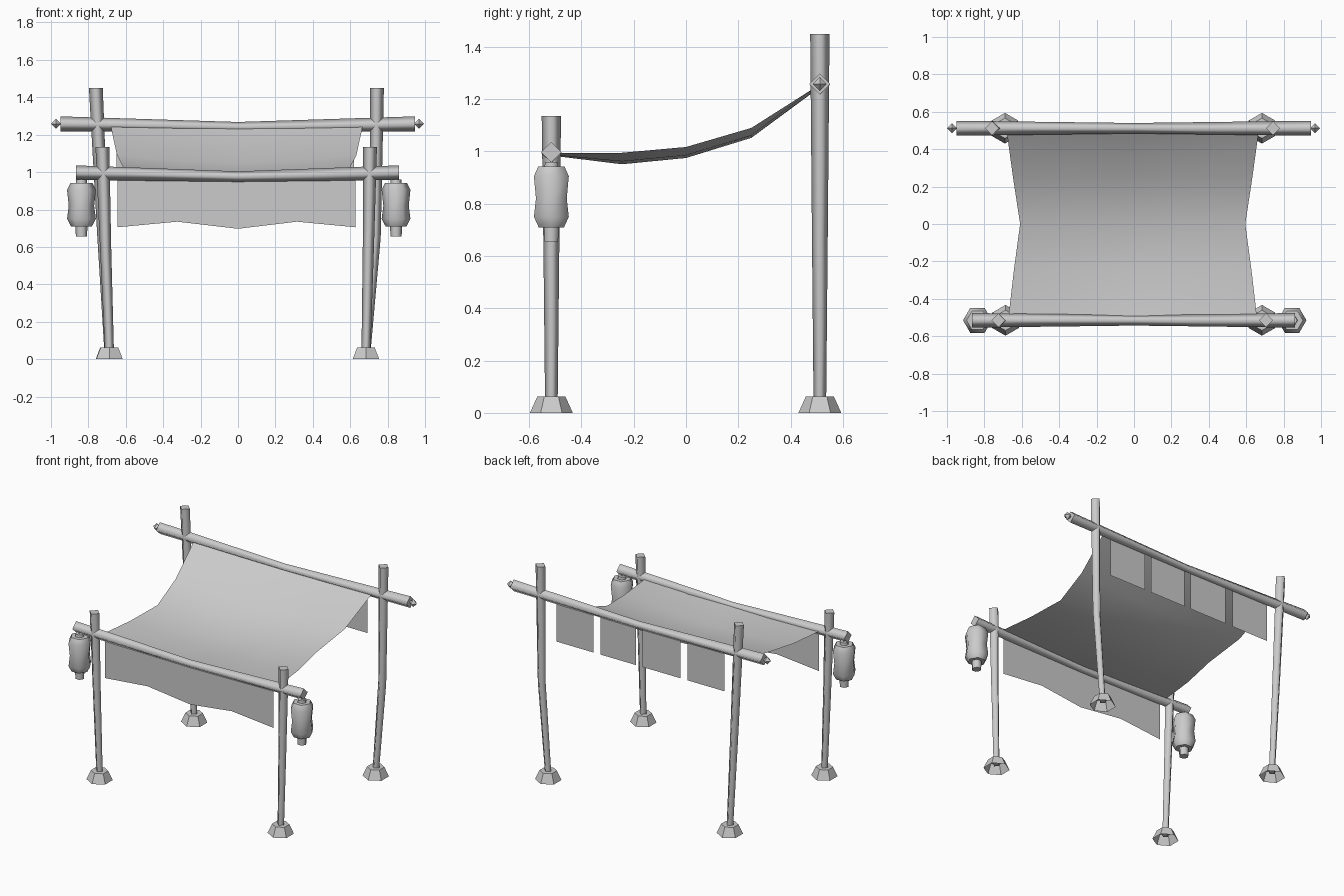
import bpy, bmesh
from math import sin, cos, pi
from mathutils import Vector

cube = bpy.data.objects.get("Cube")
if cube:
    bpy.data.objects.remove(cube)

grey = bpy.data.materials.new("plain grey")
grey.use_nodes = True
colour = (0.6, 0.6, 0.6, 1)
grey.diffuse_color = colour
grey.node_tree.nodes["Principled BSDF"].inputs["Base Color"].default_value = colour


def finish(name, bm):
    mesh = bpy.data.meshes.new(name)
    bm.to_mesh(mesh)
    bm.free()
    mesh.materials.append(grey)
    ob = bpy.data.objects.new(name, mesh)
    bpy.context.collection.objects.link(ob)
    return ob


def loft(name, axis, sides, stations, caps=(True, True), smooth=True, phase=0.0):
    """Skin regular rings given as (centre, radius) along the x or z axis."""
    bm = bmesh.new()
    rings = []
    for centre, r in stations:
        ring = []
        for i in range(sides):
            a = phase + 2 * pi * i / sides
            off = (r * cos(a), r * sin(a), 0) if axis == "z" else (0, r * cos(a), r * sin(a))
            ring.append(bm.verts.new(Vector(centre) + Vector(off)))
        rings.append(ring)
    for low, high in zip(rings, rings[1:]):
        for i in range(sides):
            j = (i + 1) % sides
            bm.faces.new((low[i], low[j], high[j], high[i])).smooth = smooth
    for ring, wanted in ((rings[0][::-1], caps[0]), (rings[-1], caps[1])):
        if wanted:
            cap = bm.faces.new(ring)
            for e in cap.edges:
                e.smooth = False
    bmesh.ops.remove_doubles(bm, verts=bm.verts, dist=0.0005)
    return finish(name, bm)


def sheet(name, rows, smooth=False):
    """Single-layer cloth from rows of points."""
    bm = bmesh.new()
    grid = [[bm.verts.new(p) for p in row] for row in rows]
    for a, b in zip(grid, grid[1:]):
        for i in range(len(a) - 1):
            bm.faces.new((a[i], a[i + 1], b[i + 1], b[i])).smooth = smooth
    return finish(name, bm)


FRONT, BACK = -0.515, 0.512

# Bent posts with hollow six-sided feet: y, bottom x, middle x, top x, middle z, top z
posts = {
    "front_right": (FRONT, -0.687, -0.708, -0.725, 0.6, 1.135),
    "front_left": (FRONT, 0.684, 0.697, 0.706, 0.6, 1.135),
    "back_right": (BACK, -0.69, -0.722, -0.76, 0.65, 1.45),
    "back_left": (BACK, 0.684, 0.733, 0.743, 0.65, 1.45),
}
for side, (y, x0, x1, x2, z1, z2) in posts.items():
    loft(side + "_post", "z", 4,
         [((x0, y, 0.03), 0.024), ((x1, y, z1), 0.03), ((x2, y, z2), 0.037)])
    loft(side + "_foot", "z", 6, [((x0, y, 0), 0.082), ((x0, y, 0.062), 0.054)],
         caps=(False, True), smooth=False, phase=pi / 2)

# Sagging cross beams, thinner in the middle
loft("front_beam", "x", 4, [((-0.865, FRONT, 0.997), 0.039),
                            ((0, FRONT, 0.976), 0.028), ((0.86, FRONT, 0.997), 0.039)])
loft("back_beam", "x", 4, [((-0.95, BACK, 1.258), 0.04),
                           ((0, BACK, 1.24), 0.028), ((0.945, BACK, 1.258), 0.04)])

# Pointed finials on the back beam
for label, x in (("right", -0.973), ("left", 0.968)):
    loft(label + "_finial", "x", 4,
         [((x + dx, BACK, 1.258), r) for dx, r in ((-0.027, 0), (0, 0.027), (0.027, 0))],
         caps=(False, False), smooth=False)

# Canopy: y, half width, edge height, sag at the middle
profile = [(-0.505, 0.665, 0.995, 0.012), (-0.245, 0.635, 0.995, 0.044),
           (0, 0.602, 1.017, 0.042), (0.25, 0.64, 1.09, 0.038), (0.505, 0.675, 1.252, 0.012)]
across = (-1, -0.5, 0, 0.5, 1)
sheet("canopy", [[(u * w - 0.007, y, z - s * (1 - u * u)) for u in across]
                 for y, w, z, s in profile], smooth=True)

# Front valance with a wavy hem
hem = [(-0.645, 0.705), (-0.325, 0.735), (0, 0.697), (0.315, 0.735), (0.628, 0.705)]
sheet("front_valance", [[(x, FRONT, z) for x, z in hem],
                        [(x, FRONT, 0.98) for x, z in hem]])

# Four hanging panels along the back beam
for n, (x0, x1) in enumerate(((-0.65, -0.37), (-0.315, -0.03), (0.02, 0.29), (0.34, 0.62))):
    sheet(f"back_panel_{n + 1}", [[(x1, BACK, 0.96), (x0, BACK, 0.96)],
                                  [(x1, BACK, 1.245), (x0, BACK, 1.245)]])

# Lanterns hung from the ends of the front beam
body = [(0.71, 0.056), (0.75, 0.077), (0.82, 0.068), (0.905, 0.077), (0.943, 0.058)]
for label, x in (("right", -0.837), ("left", 0.845)):
    for part, rings in (("body", body),
                        ("tassel", [(0.655, 0.03), (0.715, 0.032)]),
                        ("cap", [(0.94, 0.03), (0.96, 0.028)]),
                        ("cord", [(0.95, 0.007), (1.0, 0.007)])):
        loft(f"{label}_lantern_{part}", "z", 6, [((x, FRONT, z), r) for z, r in rings])
